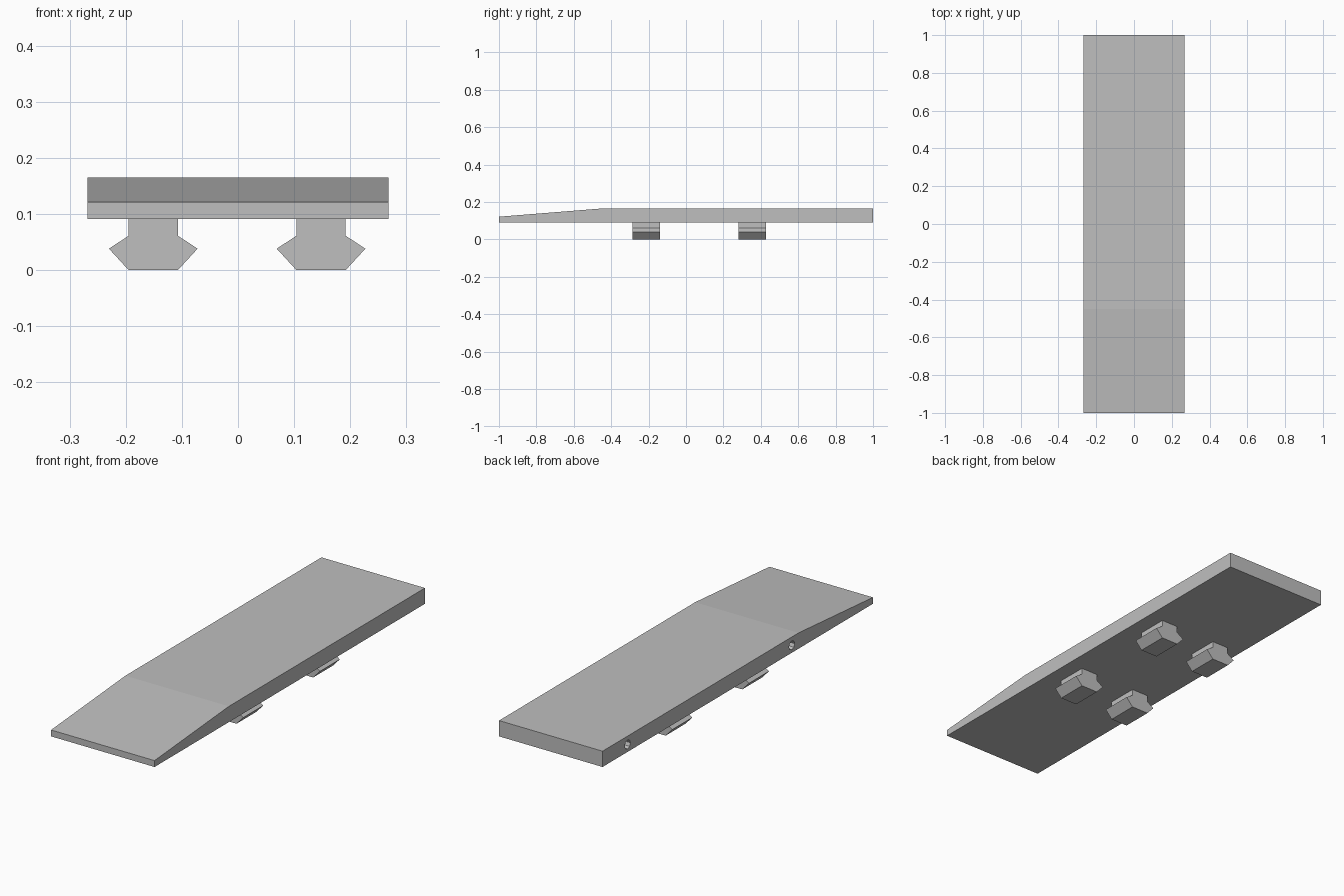
import bpy, bmesh, math
from mathutils import Matrix, Vector

cube = bpy.data.objects.get("Cube")
if cube:
    bpy.data.objects.remove(cube, do_unlink=True)

GREY = (0.52, 0.52, 0.52, 1)
mat = bpy.data.materials.new("plain grey")
mat.use_nodes = True
mat.diffuse_color = GREY
mat.node_tree.nodes["Principled BSDF"].inputs["Base Color"].default_value = GREY


def add_object(name, bm):
    bmesh.ops.recalc_face_normals(bm, faces=bm.faces[:])
    mesh = bpy.data.meshes.new(name)
    bm.to_mesh(mesh)
    bm.free()
    mesh.materials.append(mat)
    obj = bpy.data.objects.new(name, mesh)
    bpy.context.collection.objects.link(obj)
    return obj


def extrude_profile(name, points, direction):
    """Close a ring of points into a face and extrude it to a solid."""
    bm = bmesh.new()
    face = bm.faces.new([bm.verts.new(p) for p in points])
    result = bmesh.ops.extrude_face_region(bm, geom=[face], use_keep_orig=True)
    moved = [v for v in result["geom"] if isinstance(v, bmesh.types.BMVert)]
    bmesh.ops.translate(bm, vec=Vector(direction), verts=moved)
    return add_object(name, bm)


# Long slab with a sloping front end
HALF_W, BASE, TOP = 0.268, 0.091, 0.165
side = [(-1, BASE), (1, BASE), (1, TOP), (-0.45, TOP), (-1, 0.121)]
slab = extrude_profile("slab", [(-HALF_W, y, z) for y, z in side], (2 * HALF_W, 0, 0))

# Two small round sockets in one long side
for y in (-0.40, 0.815):
    bm = bmesh.new()
    place = Matrix.Translation((-HALF_W, y, 0.126)) @ Matrix.Rotation(math.pi / 2, 4, "Y")
    bmesh.ops.create_cone(bm, cap_ends=True, segments=8, radius1=0.021,
                          radius2=0.021, depth=0.16, matrix=place)
    cutter = add_object("socket_cutter", bm)
    cutter.hide_render = True
    mod = slab.modifiers.new("socket", "BOOLEAN")
    mod.operation, mod.solver, mod.object = "DIFFERENCE", "EXACT", cutter
    bpy.context.view_layer.objects.active = slab
    bpy.ops.object.modifier_apply(modifier=mod.name)
    bpy.data.objects.remove(cutter, do_unlink=True)

# Four flared clip feet under the slab
half = [(0.044, 0), (0.079, 0.038), (0.044, 0.061), (0.044, BASE)]
outline = half + [(-x, z) for x, z in reversed(half)]
for x, side_name in ((-0.151, "right"), (0.148, "left")):
    for y, end_name in ((-0.285, "front"), (0.282, "back")):
        extrude_profile(f"{end_name}_{side_name}_foot",
                        [(x + px, y, z) for px, z in outline], (0, 0.147, 0))
